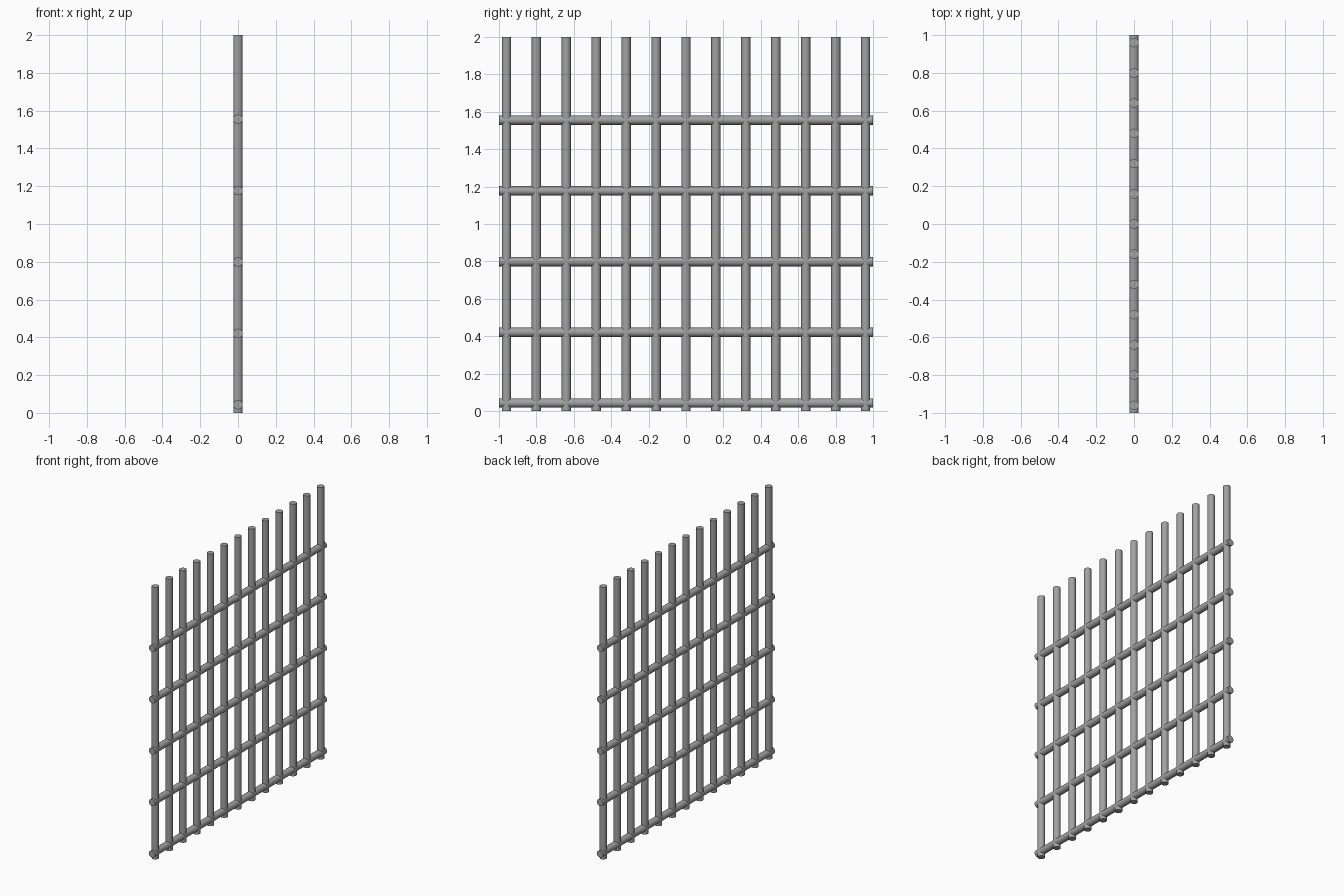
import bpy
import math

cube = bpy.data.objects.get("Cube")
if cube:
    bpy.data.objects.remove(cube, do_unlink=True)

RADIUS = 0.025
SIDES = 16

# Plain grey iron
iron = bpy.data.materials.new("grey_iron")
iron.use_nodes = True
colour = (0.36, 0.36, 0.36, 1)
iron.diffuse_color = colour
iron.node_tree.nodes["Principled BSDF"].inputs["Base Color"].default_value = colour


def rod(name, centre, rotation=(0, 0, 0)):
    bpy.ops.mesh.primitive_cylinder_add(vertices=SIDES, radius=RADIUS, depth=2,
                                        location=centre, rotation=rotation)
    obj = bpy.context.object
    obj.name = name
    obj.data.materials.append(iron)
    bpy.ops.object.shade_smooth_by_angle(angle=math.radians(40))
    return obj


# Upright bars
for i in range(13):
    rod(f"upright_bar_{i + 1}", (0, (i - 6) * 0.16, 1))

# Horizontal rails
for i in range(5):
    rod(f"cross_rail_{i + 1}", (0, 0, 0.043 + i * 0.378), (math.pi / 2, 0, 0))
